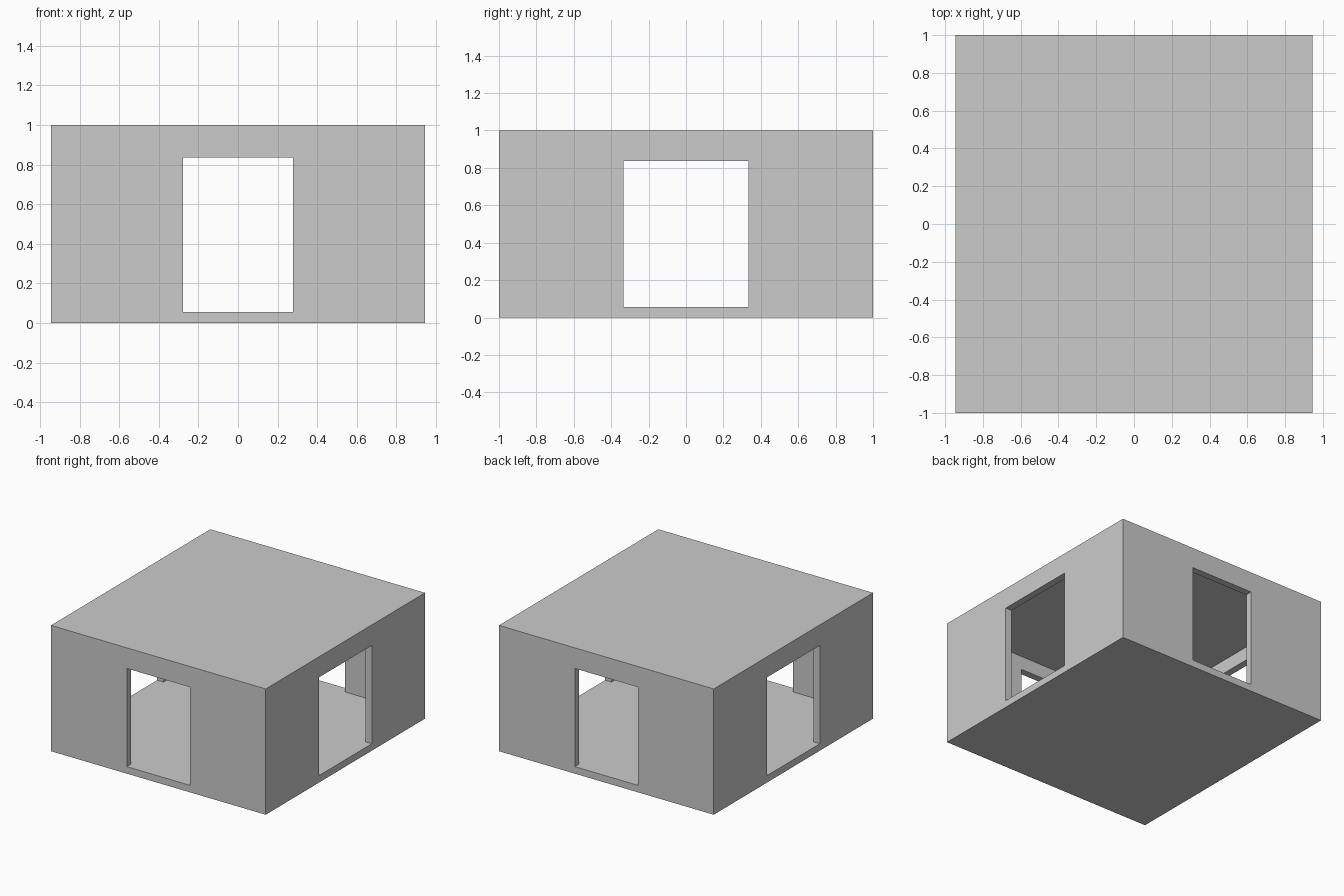
import bpy, bmesh, math
from itertools import product

if "Cube" in bpy.data.objects:
    bpy.data.objects.remove(bpy.data.objects["Cube"])

# Overall half sizes, height, shell thickness and doorway sizes
HX, HY, H, T = 0.944, 1.0, 1.0, 0.0556
DOOR_X, DOOR_Y, DOOR_TOP = 0.278, 0.333, 0.836

# Cut planes of the room: outer face, inner face and door jambs
cuts = (
    [-HX, T - HX, -DOOR_X, DOOR_X, HX - T, HX],
    [-HY, T - HY, -DOOR_Y, DOOR_Y, HY - T, HY],
    [0, T, DOOR_TOP, H - T, H],
)
sizes = [len(c) - 1 for c in cuts]


def solid(cell):
    """True where the shell has material: floor, roof, or wall outside a doorway."""
    if any(not 0 <= i < n for i, n in zip(cell, sizes)):
        return False
    i, j, k = cell
    if k in (0, 3):
        return True
    wall = i in (0, 4) or j in (0, 4)
    doorway = k == 1 and (i == 2 or j == 2)
    return wall and not doorway


# Room shell: keep only faces between material and air
bm = bmesh.new()
verts = {}


def corner(idx):
    if idx not in verts:
        verts[idx] = bm.verts.new([cuts[a][idx[a]] for a in range(3)])
    return verts[idx]


for cell in product(*(range(n) for n in sizes)):
    if not solid(cell):
        continue
    for axis, side in product(range(3), (0, 1)):
        beyond = list(cell)
        beyond[axis] += 1 if side else -1
        if solid(beyond):
            continue
        u, v = (axis + 1) % 3, (axis + 2) % 3
        loop = []
        for du, dv in ((0, 0), (1, 0), (1, 1), (0, 1)):
            p = list(cell)
            p[axis] += side
            p[u] += du
            p[v] += dv
            loop.append(corner(tuple(p)))
        bm.faces.new(loop if side else loop[::-1])

# Merge coplanar faces into clean flat panels
bmesh.ops.dissolve_limit(bm, angle_limit=math.radians(1), verts=bm.verts, edges=bm.edges)
mesh = bpy.data.meshes.new("room_shell")
bm.to_mesh(mesh)
bm.free()
bpy.context.collection.objects.link(bpy.data.objects.new("room_shell", mesh))
